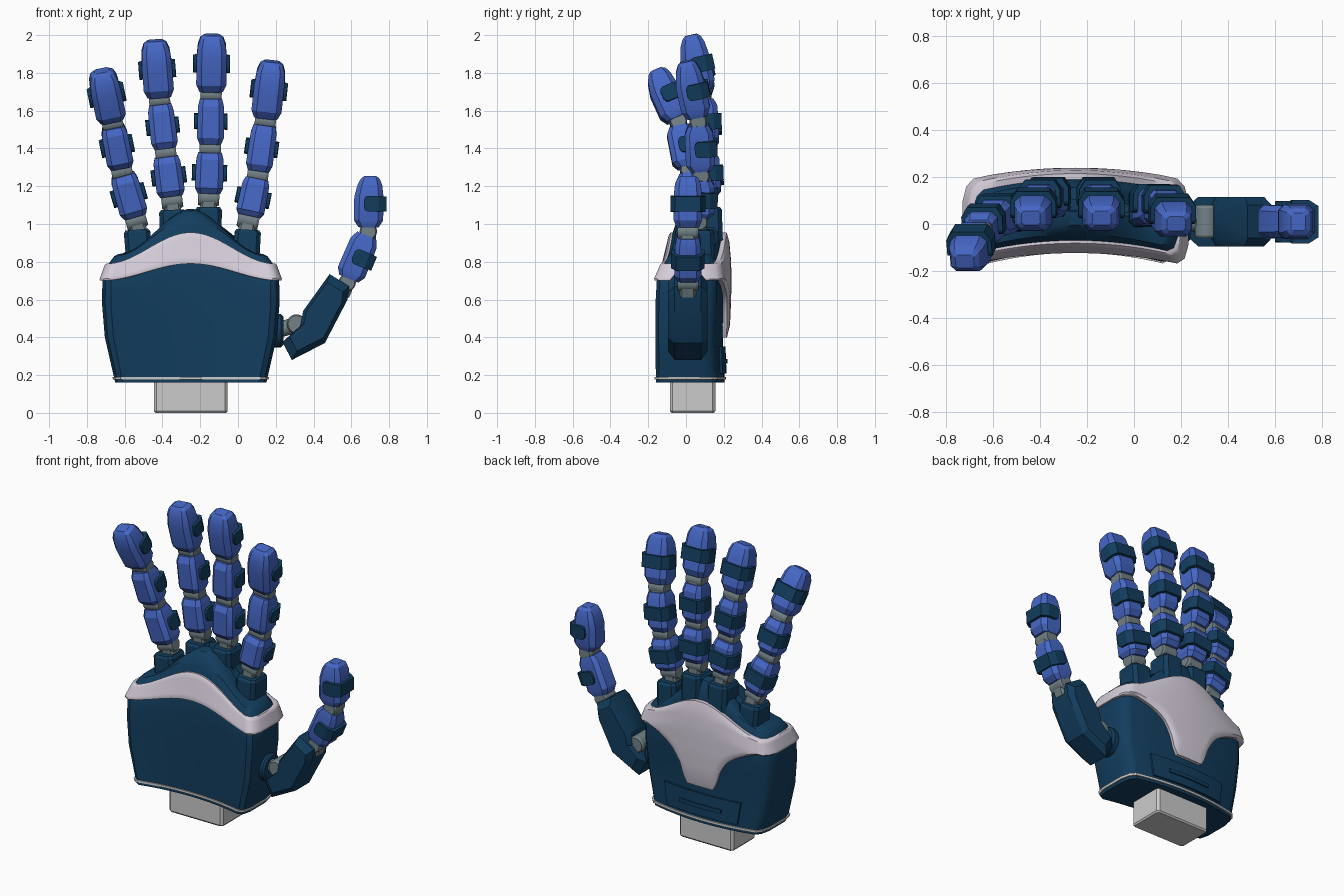
import bpy, bmesh, math
from mathutils import Vector, Matrix

if "Cube" in bpy.data.objects:
    bpy.data.objects.remove(bpy.data.objects["Cube"])

def material(name, rgb):
    m = bpy.data.materials.new(name)
    m.diffuse_color = (*rgb, 1)
    m.use_nodes = True
    m.node_tree.nodes["Principled BSDF"].inputs["Base Color"].default_value = m.diffuse_color
    return m

DARK = material("dark_blue", (0.006, 0.046, 0.11))
BLUE = material("bright_blue", (0.06, 0.135, 0.56))
WHITE = material("pale_shell", (0.66, 0.61, 0.7))
STEEL = material("steel", (0.17, 0.22, 0.24))

def loft(name, rings, mat=None, matrix=None, caps=True, smooth=25):
    bm = bmesh.new()
    vs = [[bm.verts.new(p) for p in r] for r in rings]
    n = len(rings[0])
    for a, b in zip(vs, vs[1:]):
        for i in range(n):
            j = (i + 1) % n
            bm.faces.new((a[i], a[j], b[j], b[i]))
    if caps:
        bm.faces.new(vs[0])
        bm.faces.new(vs[-1])
    bmesh.ops.recalc_face_normals(bm, faces=bm.faces)
    me = bpy.data.meshes.new(name)
    bm.to_mesh(me)
    bm.free()
    ob = bpy.data.objects.new(name, me)
    bpy.context.collection.objects.link(ob)
    if mat:
        me.materials.append(mat)
    if matrix:
        ob.matrix_world = matrix
    bpy.ops.object.select_all(action='DESELECT')
    bpy.context.view_layer.objects.active = ob
    ob.select_set(True)
    bpy.ops.object.shade_smooth_by_angle(angle=math.radians(smooth))
    return ob

def frame(p, q, back):
    # local z runs p -> q, local y points to the back of the hand
    z = (q - p).normalized()
    y = (back - z * back.dot(z)).normalized()
    x = y.cross(z)
    m = Matrix((x, y, z)).transposed().to_4x4()
    m.translation = p
    return m

def octagon(w, d, z, c=0.3, dy=0):
    a, b = w / 2, d / 2
    k = c * min(a, b)
    pts = [(a, -b + k), (a, b - k), (a - k, b), (k - a, b),
           (-a, b - k), (-a, k - b), (k - a, -b), (a - k, -b)]
    return [(x, y + dy, z) for x, y in pts]

def cylinder(name, p, q, r, mat, n=20):
    m = frame(p, q, Vector((0.3, 1, 0.2)))
    h = (q - p).length
    circ = lambda s, z: [(r * s * math.cos(2 * math.pi * i / n),
                          r * s * math.sin(2 * math.pi * i / n), z) for i in range(n)]
    e = min(0.012, h / 5)
    return loft(name, [circ(.86, 0), circ(1, e), circ(1, h - e), circ(.86, h)], mat, m)

# Palm surface: rows of side z, centre z, half width, front y, back y
ROWS = [(.16, .16, .40, -.17, .15), (.40, .40, .455, -.172, .14), (.58, .62, .47, -.172, .15),
        (.70, .79, .468, -.165, .15), (.79, .955, .435, -.125, .135), (.83, 1.03, .405, -.10, .12),
        (.84, 1.07, .385, -.06, .10), (.845, 1.08, .36, .00, .05)]

def palm(s, v, t, o=0.0, ob=None):
    i = min(int(t), len(ROWS) - 2)
    f = t - i
    zs, zc, hw, yf, yb = [a + (b - a) * f for a, b in zip(ROWS[i], ROWS[i + 1])]
    yf, yb = yf - o, yb + (o if ob is None else ob)
    y = yf + (yb - yf) * (v + 1) / 2 + .055 * (1 - s * s)
    return (-.25 + s * (hw + o), y, zs + (zc - zs) * (.5 + .5 * math.cos(math.pi * s)))

N = 36
front = [(-.9 + 1.8 * i / N, -1) for i in range(N + 1)]
side = [(.965, -.85), (1, -.5), (1, 0), (1, .5), (.965, .85)]
LOOP = front + side + [(-s, -v) for s, v in front] + [(-s, -v) for s, v in side]

loft("palm_body", [[palm(s, v, t) for s, v in LOOP]
                   for t in (0, .08, .5, 1, 1.5, 2, 2.5, 3, 3.5, 4, 4.5, 5, 5.5, 6, 7)], DARK, smooth=35)
loft("palm_bottom_rim", [[palm(s, v, t, o) for s, v in LOOP]
                         for t, o in ((.07, -.01), (.07, .008), (.13, .008), (.13, -.01))], caps=False)

# Pale shell: band around the front, tongue down the back
def shell_low(s, v):
    if v < 1:
        return 3.0
    k = min(1, max(0, (abs(s) - .24) / .6))
    return 1 + 2 * k ** .55

def shell_ring(f, o, ob):
    return [palm(s, v, shell_low(s, v) + (4 - shell_low(s, v)) * f, o, ob) for s, v in LOOP]

loft("knuckle_shell", [shell_ring(0, -.01, -.01), shell_ring(0, .012, .022)]
     + [shell_ring(i / 10, .018, .035) for i in range(1, 10)]
     + [shell_ring(1, .012, .025), shell_ring(1, -.01, -.01)], WHITE, caps=False, smooth=40)

# Hatch on the lower back
def back_patch(name, smax, t0, t1, o):
    rings = []
    for i in range(17):
        s = smax * (i / 8 - 1)
        rings.append([palm(s, 1, t, 0, d) for t, d in ((t0, -.01), (t0, o), (t1, o), (t1, -.01))])
    loft(name, rings, DARK)

back_patch("back_hatch", .62, .2, .8, .012)
back_patch("hatch_handle", .35, .42, .52, .02)

# Wrist
loft("wrist", [octagon(w, d, z, .12) for w, d, z in
               ((.375, .225, 0), (.39, .24, .01), (.39, .24, .2))],
     None, Matrix.Translation((-.25, .035, 0)))

# Finger pieces
def segment(name, p, q, back, w, d, tip=False):
    m = frame(p, q, back)
    L = (q - p).length
    g = .022
    if tip:
        prof = [(g, .78, .68, 0), (.2 * L, 1, 1, 0), (.62 * L, 1, 1, 0),
                (.84 * L, .92, .84, .004), (.95 * L, .76, .64, .006), (L, .5, .4, .006)]
    else:
        prof = [(g, .8, .7, 0), (.2 * L, 1, 1, 0), (.78 * L, .96, .96, 0), (L - g, .82, .7, 0)]
    loft(name, [octagon(w * a, d * b, z, .36, y) for z, a, b, y in prof], BLUE, m)
    # strap wrapping the back of the segment
    h, zc, hx = .042, L * .5, w / 2 + .018
    rings = []
    for y, a, b in ((-.17 * d, .96, .45), (-.12 * d, 1, .85), (-.04 * d, 1, 1),
                    (.34 * d, 1, 1), (.5 * d + .016, .72, .95)):
        rings.append([(hx * a * i, y, zc + h * b * j) for i, j in ((1, 1), (1, -1), (-1, -1), (-1, 1))])
    loft(name + "_strap", rings, DARK, m)

def digit(name, pts, back):
    pts = [Vector(p) for p in pts]
    sizes = [.15, .142, .16] if len(pts) == 4 else [.142, .15]
    for i, (p, q) in enumerate(zip(pts, pts[1:])):
        segment(f"{name}_segment_{i + 1}", p, q, back, sizes[i], .155, i == len(sizes) - 1)
        lat = frame(p, q, back).col[0].to_3d() * .056
        cylinder(f"{name}_joint_{i + 1}", p - lat, p + lat, .046, STEEL)
        z = (q - p).normalized()
        loft(f"{name}_link_{i + 1}", [octagon(.085, .08, k) for k in (-.07, .07)], STEEL,
             frame(p, q, back))
    return pts

FINGERS = {
    "little_finger": [(-.54, .05, 1.02), (-.615, .015, 1.28), (-.665, -.04, 1.535), (-.722, -.165, 1.81)],
    "ring_finger": [(-.35, .11, 1.125), (-.383, .10, 1.378), (-.415, .09, 1.655), (-.44, .02, 1.97)],
    "middle_finger": [(-.155, .11, 1.14), (-.147, .10, 1.40), (-.142, .09, 1.685), (-.138, .02, 2.0)],
    "index_finger": [(.055, .07, 1.02), (.105, .08, 1.26), (.145, .065, 1.545), (.18, -.005, 1.86)],
}
for name, raw in FINGERS.items():
    pts = digit(name, raw, Vector((0, 1, 0)))
    # knuckle socket
    base = pts[0]
    up = Vector(((pts[1] - base).x * .3, 0, .26)).normalized()
    loft(name + "_socket", [octagon(w, d, z, .3) for w, d, z in
                            ((.14, .17, 0), (.14, .16, .17), (.12, .14, .185))],
         DARK, frame(base - up * .235, base, Vector((0, 1, 0))))

# Thumb
digit("thumb", [(.578, .01, .69), (.69, .01, .96), (.695, .01, 1.255)], Vector((1, 0, -.25)))
outline = [(.235, .375), (.285, .28), (.46, .37), (.58, .6), (.588, .67), (.485, .735), (.345, .54), (.33, .46)]
cx, cz = .425, .52
loft("thumb_base", [[(cx + (x - cx) * k, y, cz + (z - cz) * k) for x, z in outline]
                    for y, k in ((-.095, .8), (-.06, 1), (.08, 1), (.115, .8))], DARK)
cylinder("thumb_mount", Vector((.15, .01, .435)), Vector((.24, .01, .435)), .088, DARK, 28)
cylinder("thumb_hinge", Vector((.31, -.06, .47)), Vector((.31, .08, .47)), .052, STEEL)
cylinder("thumb_post", Vector((.2, .01, .435)), Vector((.34, .01, .475)), .042, STEEL)
